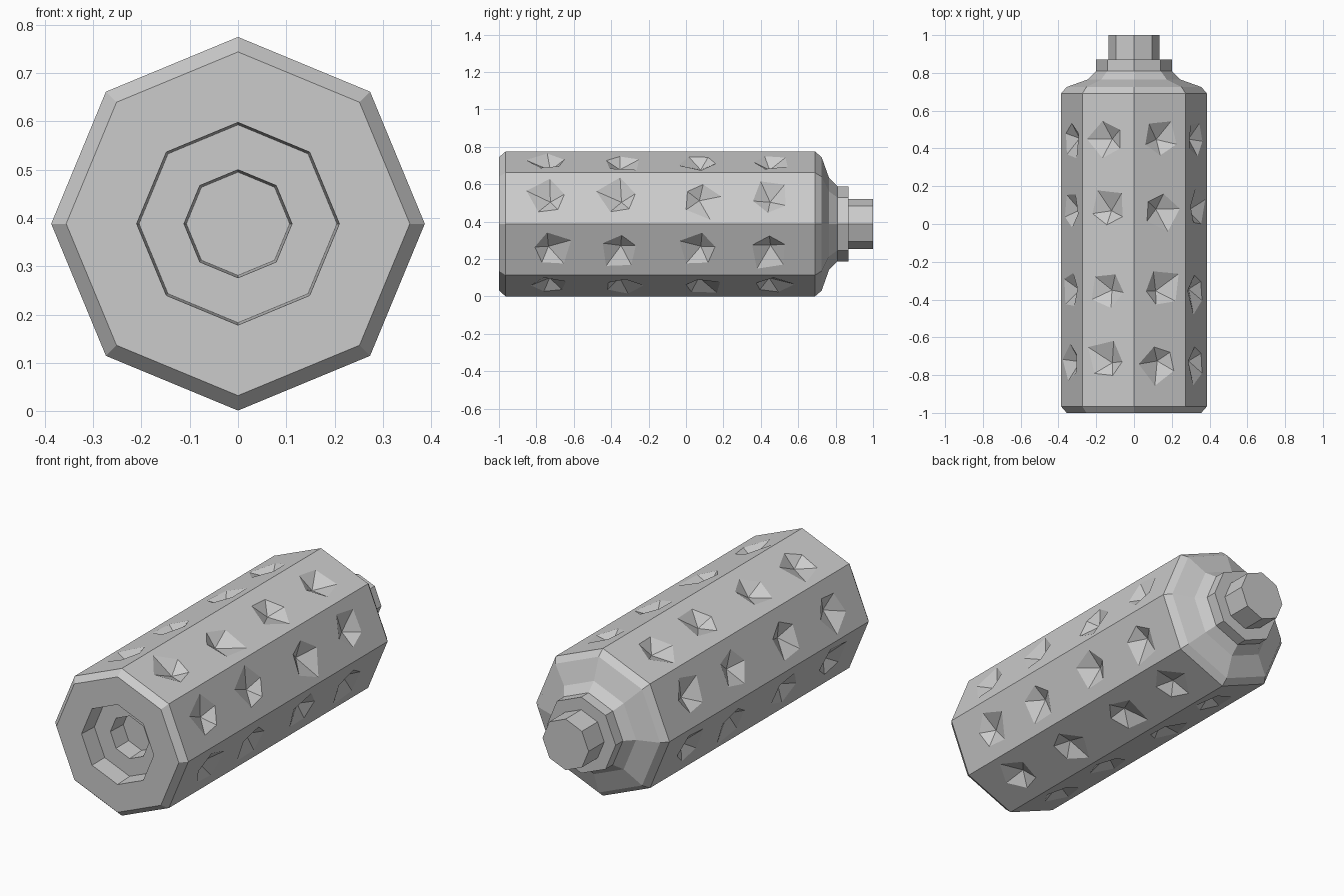
import bpy, bmesh, math, random
from mathutils import Vector, Matrix

if "Cube" in bpy.data.objects:
    bpy.data.objects.remove(bpy.data.objects["Cube"])

random.seed(4)
SIDES = 8
CZ = 0.388
R = 0.387
APOTHEM = R * math.cos(math.pi / SIDES)


def make_object(name, bm):
    bmesh.ops.recalc_face_normals(bm, faces=bm.faces)
    mesh = bpy.data.meshes.new(name)
    bm.to_mesh(mesh)
    bm.free()
    ob = bpy.data.objects.new(name, mesh)
    bpy.context.collection.objects.link(ob)
    return ob


def lathe(name, profile):
    """Octagonal solid along y from (y, radius) pairs, capped at both ends."""
    bm = bmesh.new()
    rings = []
    for y, r in profile:
        rings.append([bm.verts.new((r * math.cos(k * math.tau / SIDES), y,
                                    CZ + r * math.sin(k * math.tau / SIDES)))
                      for k in range(SIDES)])
    for a, b in zip(rings, rings[1:]):
        for k in range(SIDES):
            n = (k + 1) % SIDES
            bm.faces.new((a[k], a[n], b[n], b[k]))
    bm.faces.new(rings[0])
    bm.faces.new(rings[-1])
    return make_object(name, bm)


# Handle body: stepped socket in the front, chamfer, long grip, shoulder, collar, stud
body = lathe("grip_body", [
    (-0.80, 0.107), (-0.90, 0.112), (-0.90, 0.205), (-1.00, 0.21),
    (-1.00, 0.356), (-0.965, R), (0.69, R), (0.725, 0.357),
    (0.765, 0.245), (0.81, 0.20), (0.87, 0.20), (0.87, 0.134), (1.00, 0.134)])

# Dent cutters: irregular five-sided points sunk into every long face
DEPTH, LIP, RISE = 0.047, 0.097, 1.6
bm = bmesh.new()
for k in range(SIDES):
    a = (k + 0.5) * math.tau / SIDES
    normal = Vector((math.cos(a), 0, math.sin(a)))
    for y in (-0.73, -0.35, 0.075, 0.45):
        spot = Vector((0, y, CZ)) + normal * APOTHEM
        tilt = (Matrix.Rotation(random.uniform(-0.13, 0.13), 4, 'X')
                @ Matrix.Rotation(random.uniform(-0.13, 0.13), 4, 'Y'))
        place = (Matrix.Translation(spot)
                 @ normal.to_track_quat('Z', 'Y').to_matrix().to_4x4()
                 @ tilt @ Matrix.Rotation(random.uniform(0, math.tau), 4, 'Z')
                 @ Matrix.Translation((0, 0, DEPTH * (RISE / 2 - 1))))
        bmesh.ops.create_cone(bm, cap_ends=True, segments=5, radius1=0,
                              radius2=LIP * RISE, depth=DEPTH * RISE, matrix=place)
bmesh.ops.remove_doubles(bm, verts=bm.verts, dist=1e-5)
cutters = make_object("dent_cutters", bm)

cut = body.modifiers.new("dents", 'BOOLEAN')
cut.operation = 'DIFFERENCE'
cut.solver = 'EXACT'
cut.object = cutters
bpy.context.view_layer.objects.active = body
bpy.ops.object.modifier_apply(modifier=cut.name)
bpy.data.objects.remove(cutters)
